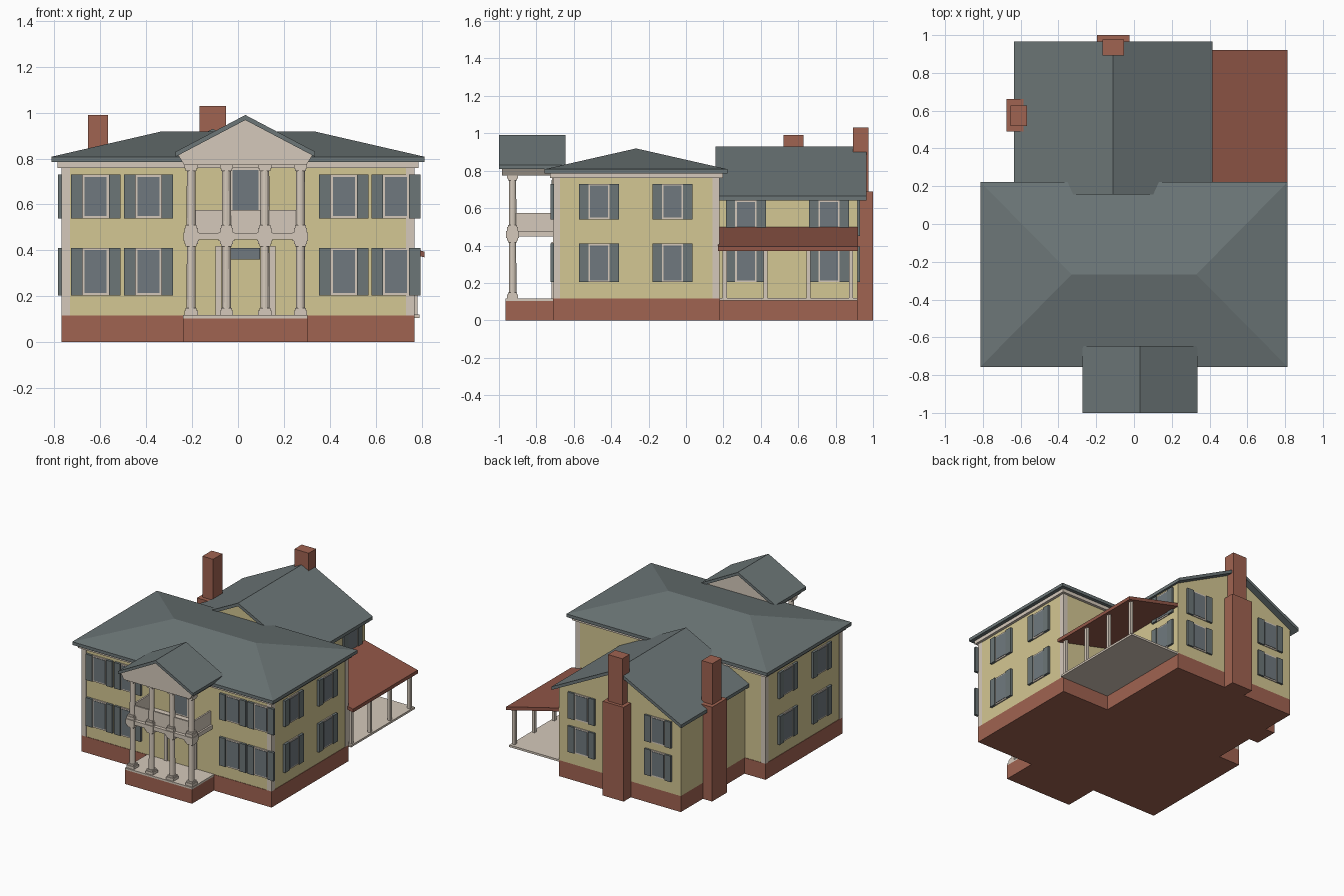
import bpy, bmesh

cube = bpy.data.objects.get("Cube")
if cube:
    bpy.data.objects.remove(cube, do_unlink=True)


def material(name, *rgb):
    lin = [((c / 255 + 0.055) / 1.055) ** 2.4 for c in rgb] + [1]
    m = bpy.data.materials.new(name)
    m.use_nodes = True
    m.diffuse_color = lin
    m.node_tree.nodes["Principled BSDF"].inputs["Base Color"].default_value = lin
    return m


YELLOW = material("yellow_siding", 212, 199, 147)
CREAM = material("cream_trim", 213, 201, 187)
BRICK = material("red_brick", 160, 99, 81)
RED = material("porch_roof_red", 146, 87, 72)
SLATE = material("slate_grey", 108, 118, 119)
GLASS = material("window_glass", 112, 121, 126)


def finish(bm, name, mat):
    bmesh.ops.recalc_face_normals(bm, faces=bm.faces)
    me = bpy.data.meshes.new(name)
    bm.to_mesh(me)
    bm.free()
    me.materials.append(mat)
    ob = bpy.data.objects.new(name, me)
    bpy.context.collection.objects.link(ob)
    return ob


def prism(name, profile, y0, y1, mat):
    """Extrude an XZ profile along y."""
    bm = bmesh.new()
    face = bm.faces.new([bm.verts.new((x, y0, z)) for x, z in profile])
    new = bmesh.ops.extrude_face_region(bm, geom=[face])["geom"]
    verts = [v for v in new if isinstance(v, bmesh.types.BMVert)]
    bmesh.ops.translate(bm, verts=verts, vec=(0, y1 - y0, 0))
    return finish(bm, name, mat)


def box(name, x, y, z, mat):
    """Box from (min, max) ranges."""
    x, y = sorted(x), sorted(y)
    return prism(name, [(x[0], z[0]), (x[1], z[0]), (x[1], z[1]), (x[0], z[1])], y[0], y[1], mat)


def gable_roof(name, cx, half, eave, ridge, thick, y0, y1):
    prism(name, [(cx - half, eave), (cx, ridge), (cx + half, eave), (cx + half, eave - thick),
                 (cx, ridge - thick), (cx - half, eave - thick)], y0, y1, SLATE)


def wall_plate(name, axis, wall, sign, u, z, depth, mat):
    """Plate lying on a wall: axis is the wall normal, u the range along the wall."""
    d = (wall - sign * 0.005, wall + sign * depth)
    if axis == "x":
        box(name, d, u, z, mat)
    else:
        box(name, u, d, z, mat)


def window(name, axis, wall, sign, c, z):
    wall_plate(name + "_frame", axis, wall, sign, (c - .057, c + .057), z, .006, CREAM)
    wall_plate(name + "_glass", axis, wall, sign, (c - .048, c + .048), (z[0] + .01, z[1] - .01), .009, GLASS)
    for side in (-1, 1):
        s = c + side * .082
        wall_plate(name + "_shutter", axis, wall, sign, (s - .025, s + .025), z, .014, SLATE)


# Main block
X, YF, YB, BASE = .77, -.711, .18, .117
box("main_foundation", (-X, X), (YF, YB), (0, BASE), BRICK)
box("main_walls", (-X + .003, X - .003), (YF + .003, YB - .003), (BASE, .765), YELLOW)
box("main_frieze", (-.787, .787), (YF - .017, YB + .017), (.76, .787), CREAM)
for sx in (-1, 1):
    for y, sy in ((YF, 1), (YB, -1)):
        box("corner_board", (sx * X, sx * (X - .037)), (y, y + sy * .037), (BASE, .765), CREAM)

# Hipped main roof
bm = bmesh.new()
rings = [[bm.verts.new((x, y, z)) for x, y in ((-.813, -.756), (.813, -.756), (.813, .222), (-.813, .222))]
         for z in (.785, .808)]
low, top = rings
left, right = [bm.verts.new((x, -.267, .919)) for x in (-.33, .33)]
bm.faces.new(low)
for i in range(4):
    j = (i + 1) % 4
    bm.faces.new((low[i], low[j], top[j], top[i]))
for f in ((top[0], top[1], right, left), (top[1], top[2], right),
          (top[2], top[3], left, right), (top[3], top[0], left)):
    bm.faces.new(f)
finish(bm, "main_roof", SLATE)

# Rear wing
WL, WR, WC, WY = -.6, .385, -.11, .917
box("wing_foundation", (WL, WR), (YB - .02, WY), (0, BASE), BRICK)
prism("wing_walls", [(WL, BASE), (WR, BASE), (WR, .655), (WC, .91), (WL, .655)], YB - .01, WY, YELLOW)
gable_roof("wing_roof", WC, .525, .665, .93, .024, .157, .965)

# Chimneys
box("back_chimney_base", (-.195, -.025), (WY - .02, 1), (0, .69), BRICK)
box("back_chimney_stack", (-.168, -.052), (.892, .977), (.6, 1.03), BRICK)
box("side_chimney_base", (-.675, WL + .02), (.49, .662), (0, .69), BRICK)
box("side_chimney_stack", (-.653, -.566), (.52, .627), (.6, .99), BRICK)

# Windows
ROWS, WING_ROWS = ((.204, .411), (.54, .73)), ((.204, .395), (.45, .643))
for z in ROWS:
    for c in (-.62, -.39, .461, .689):
        window("front_window", "y", YF, -1, c, z)
    for s in (-1, 1):
        for c in (-.465, -.072):
            window("side_window", "x", s * X, s, c, z)
for z in WING_ROWS:
    for c in (.32, .765):
        window("wing_side_window", "x", WR, 1, c, z)
    for c in (-.42, .2):
        window("wing_back_window", "y", WY, 1, c, z)

# Front doors
for x in (-.085, .15):
    wall_plate("door_pilaster", "y", YF, -1, (x - .013, x + .013), (BASE, .42), .008, CREAM)
wall_plate("door_transom", "y", YF, -1, (-.03, .095), (.36, .411), .008, GLASS)
wall_plate("balcony_door_frame", "y", YF, -1, (-.035, .1), (.48, .76), .006, CREAM)
wall_plate("balcony_door_glass", "y", YF, -1, (-.024, .089), (.49, .75), .009, GLASS)

# Portico
PL, PR, PC, PY = -.24, .303, .032, -.965
box("portico_foundation", (PL, PR), (PY, YF + .01), (0, .104), BRICK)
box("portico_floor", (PL, PR), (PY, YF + .01), (.104, .118), CREAM)
box("balcony_floor", (PL + .012, PR - .012), (PY + .008, YF), (.447, .476), CREAM)
box("balcony_front_panel", (PL + .025, PR - .025), (-.932, -.92), (.47, .575), CREAM)
for x in (PL + .025, PR - .037):
    box("balcony_side_panel", (x, x + .012), (-.93, YF), (.47, .575), CREAM)


def column(x, y, z0, z1):
    def block(w, a, b):
        box("column_block", (x - w, x + w), (y - w, y + w), (a, b), CREAM)
    block(.029, z0, z0 + .02)
    block(.024, z0 + .02, z0 + .032)
    block(.024, z1 - .028, z1 - .018)
    block(.029, z1 - .018, z1)
    bm = bmesh.new()
    bmesh.ops.create_cone(bm, cap_ends=True, segments=12, radius1=.02, radius2=.019, depth=z1 - z0)
    bmesh.ops.translate(bm, verts=bm.verts, vec=(x, y, (z0 + z1) / 2))
    finish(bm, "column_shaft", CREAM)


for x in (-.204, -.05, .117, .272):
    column(x, -.927, .118, .445)
    box("balcony_pad", (x - .034, x + .034), (-.962, -.893), (.44, .478), CREAM)
    column(x, -.927, .478, .775)
prism("pediment", [(PL + .005, .773), (PR - .005, .773), (.325, .815), (PC, .972), (-.261, .815)],
      -.985, -.66, CREAM)
gable_roof("portico_roof", PC, .304, .83, .99, .022, -1, -.645)

# Side porch
prism("side_porch_roof", [(WR, .5), (.812, .395), (.812, .37), (WR, .475)], .17, WY + .003, RED)
box("side_porch_floor", (WR, .79), (YB, WY), (.105, .12), CREAM)
for y in (.207, .425, .655, .883):
    box("side_porch_post", (.76, .782), (y - .011, y + .011), (.12, .385), CREAM)
